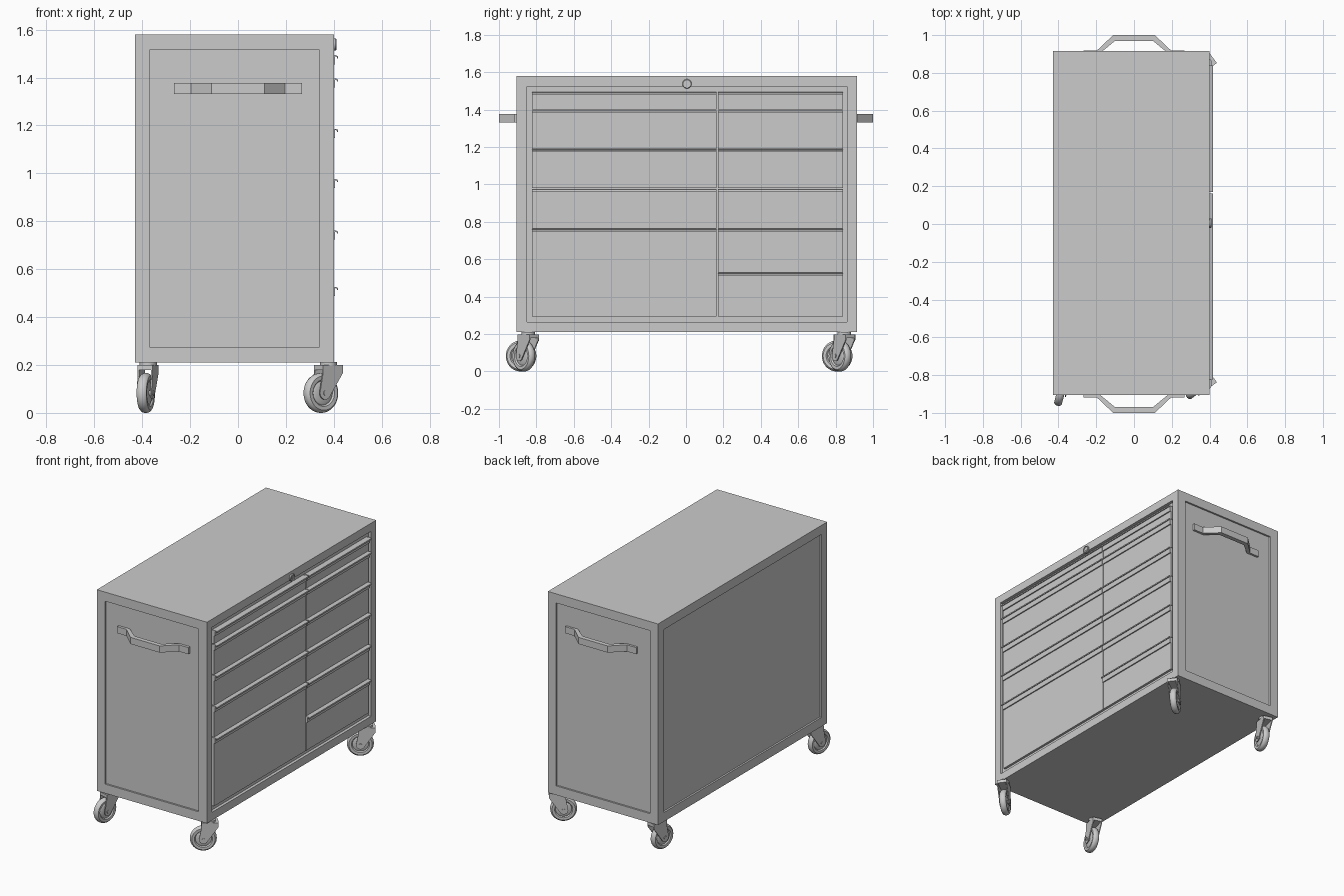
import bpy, bmesh
from math import pi, cos, sin, radians, atan2
from mathutils import Matrix, Vector

if "Cube" in bpy.data.objects:
    bpy.data.objects.remove(bpy.data.objects["Cube"])

X0, X1, Y0, Y1, Z0, Z1 = -0.43, 0.40, -0.905, 0.915, 0.21, 1.58


def finish(bm, name, smooth=False):
    bmesh.ops.recalc_face_normals(bm, faces=bm.faces)
    me = bpy.data.meshes.new(name)
    bm.to_mesh(me)
    bm.free()
    ob = bpy.data.objects.new(name, me)
    bpy.context.collection.objects.link(ob)
    if smooth:
        bpy.ops.object.select_all(action='DESELECT')
        ob.select_set(True)
        bpy.context.view_layer.objects.active = ob
        bpy.ops.object.shade_smooth_by_angle(angle=radians(35))
    return ob


def add_box(bm, lo, hi):
    size = [b - a for a, b in zip(lo, hi)]
    mid = [(a + b) / 2 for a, b in zip(lo, hi)]
    m = Matrix.Translation(mid) @ Matrix.Diagonal((*size, 1))
    return bmesh.ops.create_cube(bm, size=1, matrix=m)


def add_prism(bm, pts, vec):
    """Extrude a planar 3D polygon along vec."""
    f = bm.faces.new([bm.verts.new(p) for p in pts])
    g = bmesh.ops.extrude_face_region(bm, geom=[f])
    bmesh.ops.translate(bm, vec=vec, verts=[v for v in g['geom'] if isinstance(v, bmesh.types.BMVert)])


def add_lathe(bm, profile, axis, center, seg=32):
    """Revolve closed (radius, offset) profile around the local x or y axis."""
    rings = []
    for i in range(seg):
        a = 2 * pi * i / seg
        c, s = cos(a), sin(a)
        rings.append([bm.verts.new(Vector(center) + Vector(
            (h, r * c, r * s) if axis == 'X' else (r * c, h, r * s))) for r, h in profile])
    n = len(profile)
    for i in range(seg):
        a, b = rings[i], rings[(i + 1) % seg]
        for j in range(n):
            k = (j + 1) % n
            bm.faces.new((a[j], a[k], b[k], b[j]))


# Cabinet shell with recessed panels on four sides
bm = bmesh.new()
add_box(bm, (X0, Y0, Z0), (X1, Y1, Z1))
bm.normal_update()
for f in [f for f in bm.faces if abs(f.normal.z) < 0.5]:
    n = f.normal.copy()
    drawer_side = n.x > 0.5
    bmesh.ops.inset_individual(bm, faces=[f], thickness=0.078 if drawer_side else 0.088)
    g = bmesh.ops.extrude_discrete_faces(bm, faces=[f])['faces'][0]
    bmesh.ops.translate(bm, vec=-n * (0.02 if drawer_side else 0.012), verts=g.verts)
finish(bm, "cabinet_body")

# Drawer fronts and their hooked pull rails
columns = {
    "left": (-0.823, 0.162, [0.295, 0.765, 0.98, 1.19, 1.40, 1.497]),
    "right": (0.170, 0.840, [0.295, 0.53, 0.765, 0.98, 1.19, 1.40, 1.497]),
}
for side, (ya, yb, levels) in columns.items():
    for i, (za, zb) in enumerate(zip(levels, levels[1:])):
        bm = bmesh.new()
        add_box(bm, (0.375, ya, za), (0.396, yb, zb - 0.006))
        finish(bm, f"drawer_front_{side}_{i + 1}")
        hook = [(0.390, -0.004), (0.410, -0.004), (0.417, -0.008), (0.418, -0.017),
                (0.414, -0.017), (0.412, -0.011), (0.404, -0.009), (0.404, -0.042), (0.390, -0.042)]
        bm = bmesh.new()
        add_prism(bm, [(x, ya, zb + z) for x, z in hook], (0, yb - ya, 0))
        finish(bm, f"drawer_pull_{side}_{i + 1}")

# Round key lock
bm = bmesh.new()
add_lathe(bm, [(0.018, -0.004), (0.025, -0.004), (0.025, 0.007), (0.022, 0.011), (0.018, 0.009)],
          'X', (X1, 0.005, 1.538))
finish(bm, "lock_ring", True)
bm = bmesh.new()
bmesh.ops.create_cone(bm, cap_ends=True, segments=32, radius1=0.0185, radius2=0.0185, depth=0.01,
                      matrix=Matrix.Translation((X1, 0.005, 1.538)) @ Matrix.Rotation(pi / 2, 4, 'Y'))
add_box(bm, (X1, 0.003, 1.528), (X1 + 0.007, 0.007, 1.548))
finish(bm, "lock_cylinder")

# Push handles on both ends
half = [(0.10, 0.97), (0.185, 0.90), (0.268, 0.90), (0.268, 0.918), (0.197, 0.918), (0.11, 1.0)]
outline = half + [(-x, y) for x, y in reversed(half)]
for name, s, dy in (("front_handle", -1, 0.0), ("back_handle", 1, 0.0)):
    bm = bmesh.new()
    add_prism(bm, [(x, s * y + dy, 1.332) for x, y in outline], (0, 0, 0.045))
    finish(bm, name)


# Swivel casters: built trailing along local +x, then turned into place
def caster(name, pos, direction):
    m = Matrix.Translation((*pos, 0)) @ Matrix.Rotation(atan2(direction[1], direction[0]), 4, 'Z')
    cx, cz, r = 0.040, 0.083, 0.083
    bm = bmesh.new()
    tread = [(0.012, -0.017), (0.042, -0.017), (0.050, -0.013), (0.056, -0.020), (0.072, -0.021),
             (0.080, -0.014), (r, -0.005)]
    add_lathe(bm, tread + [(a, -h) for a, h in reversed(tread)], 'Y', (cx, 0, cz), 40)
    finish(bm, name + "_wheel", True).matrix_world = m

    bm = bmesh.new()
    arc = [(cx + 0.028 * cos(a), cz + 0.028 * sin(a))
           for a in [radians(d) for d in range(-160, 21, 20)]]
    plate = [(-0.052, 0.198), (-0.052, 0.168)] + arc + [(0.052, 0.168), (0.052, 0.198)]
    for y in (-0.032, 0.026):
        add_prism(bm, [(x, y, z) for x, z in plate], (0, 0.006, 0))
    add_box(bm, (-0.052, -0.032, 0.178), (0.052, 0.032, 0.199))
    finish(bm, name + "_fork").matrix_world = m

    bm = bmesh.new()
    bmesh.ops.create_cone(bm, cap_ends=True, segments=24, radius1=0.036, radius2=0.036, depth=0.016,
                          matrix=Matrix.Translation((0, 0, 0.204)))
    bmesh.ops.create_cone(bm, cap_ends=True, segments=12, radius1=0.011, radius2=0.011, depth=0.072,
                          matrix=Matrix.Translation((cx, 0, cz)) @ Matrix.Rotation(pi / 2, 4, 'X'))
    finish(bm, name + "_axle_and_swivel", True).matrix_world = m


for yname, y in (("front", -0.843), ("back", 0.847)):
    caster(f"{yname}_right_caster", (0.378, y), (-0.80, -0.60))
    caster(f"{yname}_left_caster", (-0.375, y), (-0.25, -0.97))
